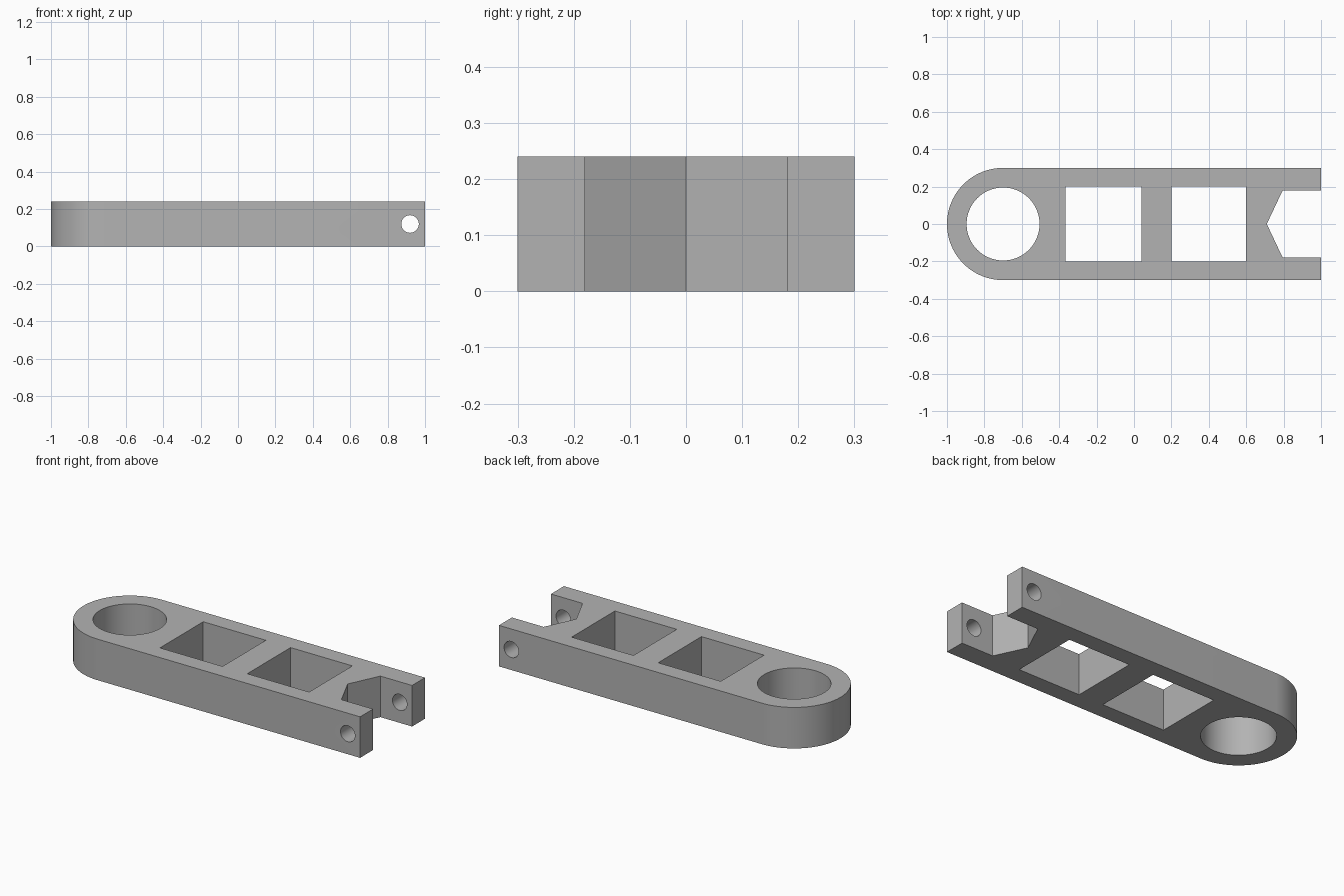
import bpy, bmesh
from math import sin, cos, pi, radians

HEIGHT = 0.24

cube = bpy.data.objects.get("Cube")
if cube:
    bpy.data.objects.remove(cube, do_unlink=True)

grey = bpy.data.materials.new("plain_grey")
grey.use_nodes = True
colour = (0.45, 0.45, 0.45, 1)
grey.diffuse_color = colour
grey.node_tree.nodes["Principled BSDF"].inputs["Base Color"].default_value = colour


def arc(x, y, radius, start, end, steps):
    """Points along an arc, angles in radians."""
    angles = [start + (end - start) * i / steps for i in range(steps + 1)]
    return [(x + radius * cos(a), y + radius * sin(a)) for a in angles]


def prism(name, outline, low, high, upright=True):
    """Extrude an outline along z, or along y when not upright."""
    bm = bmesh.new()
    place = (lambda a, b: (a, b, low)) if upright else (lambda a, b: (a, low, b))
    face = bm.faces.new([bm.verts.new(place(a, b)) for a, b in outline])
    moved = bmesh.ops.extrude_face_region(bm, geom=[face])["geom"]
    shift = (0, 0, high - low) if upright else (0, high - low, 0)
    bmesh.ops.translate(bm, vec=shift,
                        verts=[v for v in moved if isinstance(v, bmesh.types.BMVert)])
    bmesh.ops.recalc_face_normals(bm, faces=bm.faces)
    mesh = bpy.data.meshes.new(name)
    bm.to_mesh(mesh)
    bm.free()
    mesh.materials.append(grey)
    obj = bpy.data.objects.new(name, mesh)
    bpy.context.collection.objects.link(obj)
    return obj


def box(x0, x1, y):
    return [(x0, -y), (x1, -y), (x1, y), (x0, y)]


# Flat arm with one rounded end
arm = prism("link_arm", arc(-0.7, 0, 0.3, pi / 2, 3 * pi / 2, 48) + [(1, -0.3), (1, 0.3)],
            0, HEIGHT)

# Bore, two square windows, pointed fork slot and cross pin hole
low, high = -0.1, HEIGHT + 0.1
cutters = [
    prism("bore_cutter", arc(-0.7, 0, 0.195, 0, 2 * pi, 64)[:-1], low, high),
    prism("window_cutter_left", box(0.2, 0.6, 0.2), low, high),
    prism("window_cutter_right", box(-0.365, 0.04, 0.2), low, high),
    prism("fork_slot_cutter",
          [(0.71, 0), (0.795, -0.18), (1.1, -0.18), (1.1, 0.18), (0.795, 0.18)], low, high),
    prism("pin_hole_cutter", arc(0.92, HEIGHT / 2, 0.047, 0, 2 * pi, 32)[:-1],
          -0.4, 0.4, upright=False),
]

bpy.ops.object.select_all(action="DESELECT")
bpy.context.view_layer.objects.active = arm
arm.select_set(True)
for cutter in cutters:
    cutter.hide_render = True
    cut = arm.modifiers.new(cutter.name, "BOOLEAN")
    cut.operation = "DIFFERENCE"
    cut.solver = "EXACT"
    cut.object = cutter
    bpy.ops.object.modifier_apply(modifier=cut.name)
    bpy.data.objects.remove(cutter, do_unlink=True)

# Smooth the round walls, keep the edges crisp
bpy.ops.object.shade_smooth_by_angle(angle=radians(30))
